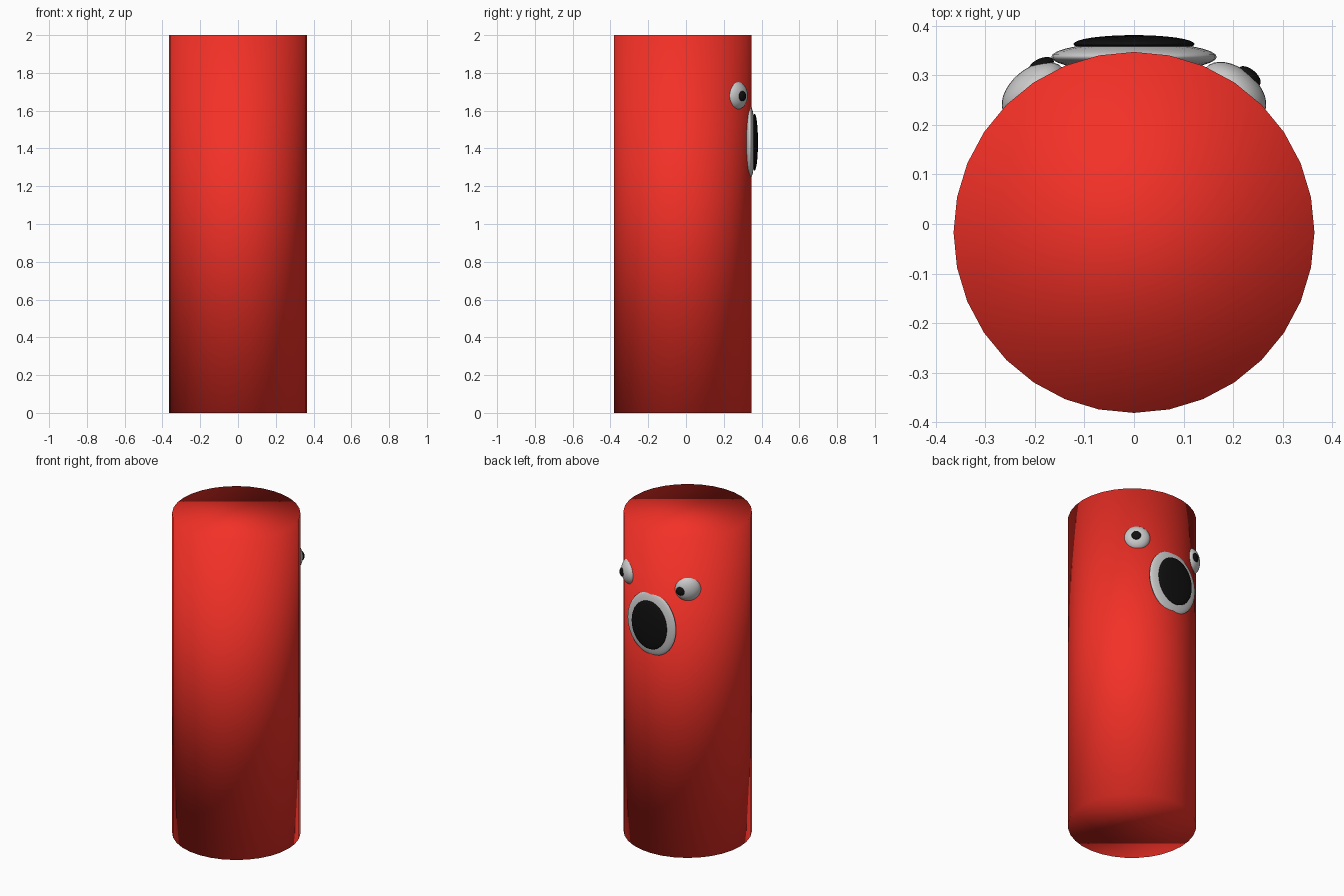
import bpy
from math import radians

if "Cube" in bpy.data.objects:
    bpy.data.objects.remove(bpy.data.objects["Cube"])

CY = -0.017  # body axis


def colour(name, rgb):
    m = bpy.data.materials.new(name)
    m.diffuse_color = (*rgb, 1)
    m.use_nodes = True
    m.node_tree.nodes["Principled BSDF"].inputs["Base Color"].default_value = m.diffuse_color
    return m


red = colour("red", (0.9, 0.03, 0.02))
black = colour("black", (0.005, 0.005, 0.005))


def finish(name, mat):
    ob = bpy.context.object
    ob.name = name
    bpy.ops.object.shade_smooth()
    if mat:
        ob.data.materials.append(mat)
    return ob


def blob(name, loc, half, turn=0, mat=None):
    """Flattened ball whose thin y axis is turned towards +x by `turn` degrees."""
    bpy.ops.mesh.primitive_uv_sphere_add(segments=32, ring_count=16, radius=1,
                                         location=loc, rotation=(0, 0, radians(-turn)))
    bpy.context.object.scale = half
    return finish(name, mat)


# Body: plain upright tube, softly shaded over the rims
bpy.ops.mesh.primitive_cylinder_add(vertices=32, radius=0.364, depth=2,
                                    location=(0, CY, 1))
finish("body", red)

# Mouth: pale lips with a dark opening
blob("lips", (0, 0.337, 1.433), (0.167, 0.03, 0.197))
blob("mouth_opening", (0, 0.363, 1.433), (0.122, 0.018, 0.15), mat=black)

# Eyes mirrored on the curved side
for side, label in ((-1, "left"), (1, "right")):
    blob(label + "_eye", (side * 0.202, 0.267, 1.68), (0.075, 0.047, 0.075), side * 40)

# Pupils both glance slightly to one side
blob("left_pupil", (-0.187, 0.32, 1.677), (0.027, 0.014, 0.027), -24, black)
blob("right_pupil", (0.233, 0.298, 1.677), (0.027, 0.014, 0.027), 40, black)
